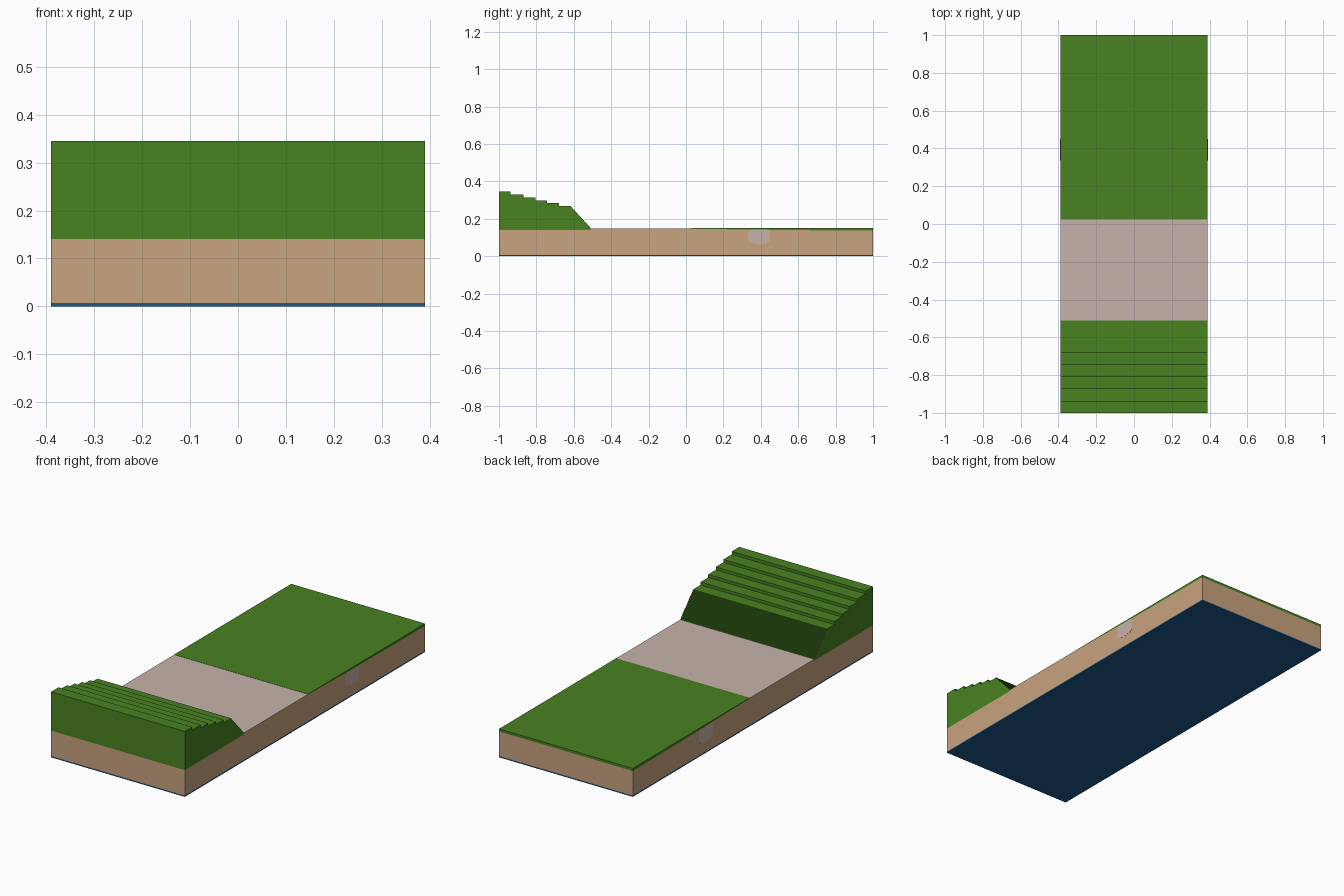
import bpy, bmesh

if "Cube" in bpy.data.objects:
    bpy.data.objects.remove(bpy.data.objects["Cube"])

HALF_W = 0.39


def material(name, rgb):
    m = bpy.data.materials.new(name)
    m.diffuse_color = (*rgb, 1)
    m.use_nodes = True
    m.node_tree.nodes["Principled BSDF"].inputs["Base Color"].default_value = m.diffuse_color
    return m


def extrude(name, profile, mat, half=HALF_W):
    """Solid with a (y, z) side profile, extruded across x."""
    bm = bmesh.new()
    face = bm.faces.new([bm.verts.new((-half, y, z)) for y, z in profile])
    res = bmesh.ops.extrude_face_region(bm, geom=[face])
    verts = [v for v in res["geom"] if isinstance(v, bmesh.types.BMVert)]
    bmesh.ops.translate(bm, verts=verts, vec=(2 * half, 0, 0))
    bmesh.ops.recalc_face_normals(bm, faces=bm.faces)
    me = bpy.data.meshes.new(name)
    bm.to_mesh(me)
    bm.free()
    me.materials.append(mat)
    ob = bpy.data.objects.new(name, me)
    bpy.context.collection.objects.link(ob)
    return ob


grass = material("grass green", (0.065, 0.225, 0.015))
soil = material("soil tan", (0.584, 0.366, 0.212))
stone = material("pale stone", (0.57, 0.45, 0.405))
blue = material("deep blue", (0.011, 0.102, 0.25))

# Blue base sheet
extrude("base_sheet", [(-1, 0), (1, 0), (1, 0.007), (-1, 0.007)], blue)

# Soil block, its top dipping towards the back
extrude("soil_block", [(-1, 0.007), (1, 0.007), (1, 0.136), (0.47, 0.14),
                       (0.025, 0.147), (-0.51, 0.147), (-0.51, 0.141),
                       (-1, 0.141)], soil)

# Stone path between bank and lawn
extrude("stone_path", [(-0.51, 0.147), (0.025, 0.147),
                       (0.025, 0.149), (-0.51, 0.149)], stone)

# Lawn wedge
extrude("lawn", [(0.025, 0.147), (0.47, 0.14), (1, 0.136),
                 (1, 0.15), (0.025, 0.15)], grass)

# Terraced bank: six broad terraces, then a steep flight of fine steps
profile = [(-1, 0.141), (-1, 0.345)]
z = 0.345
for y in (-0.938, -0.868, -0.805, -0.742, -0.678):
    profile += [(y, z), (y, z - 0.0155)]
    z -= 0.0155
steps, y0, y1 = 24, -0.615, -0.51
for i in range(steps):
    y = y0 + (y1 - y0) * i / (steps - 1)
    zn = z + (0.149 - z) * (i + 1) / steps
    profile += [(y, z + (0.149 - z) * i / steps), (y, zn)]
profile.append((-0.51, 0.141))
extrude("terraced_bank", profile, grass)

# Rounded stone drain running through the soil, showing at both sides
extrude("stone_drain", [(0.335, 0.132), (0.335, 0.08), (0.35, 0.069),
                        (0.393, 0.062), (0.435, 0.068), (0.45, 0.08),
                        (0.45, 0.132), (0.437, 0.142), (0.35, 0.142)],
        stone, HALF_W + 0.0008)
